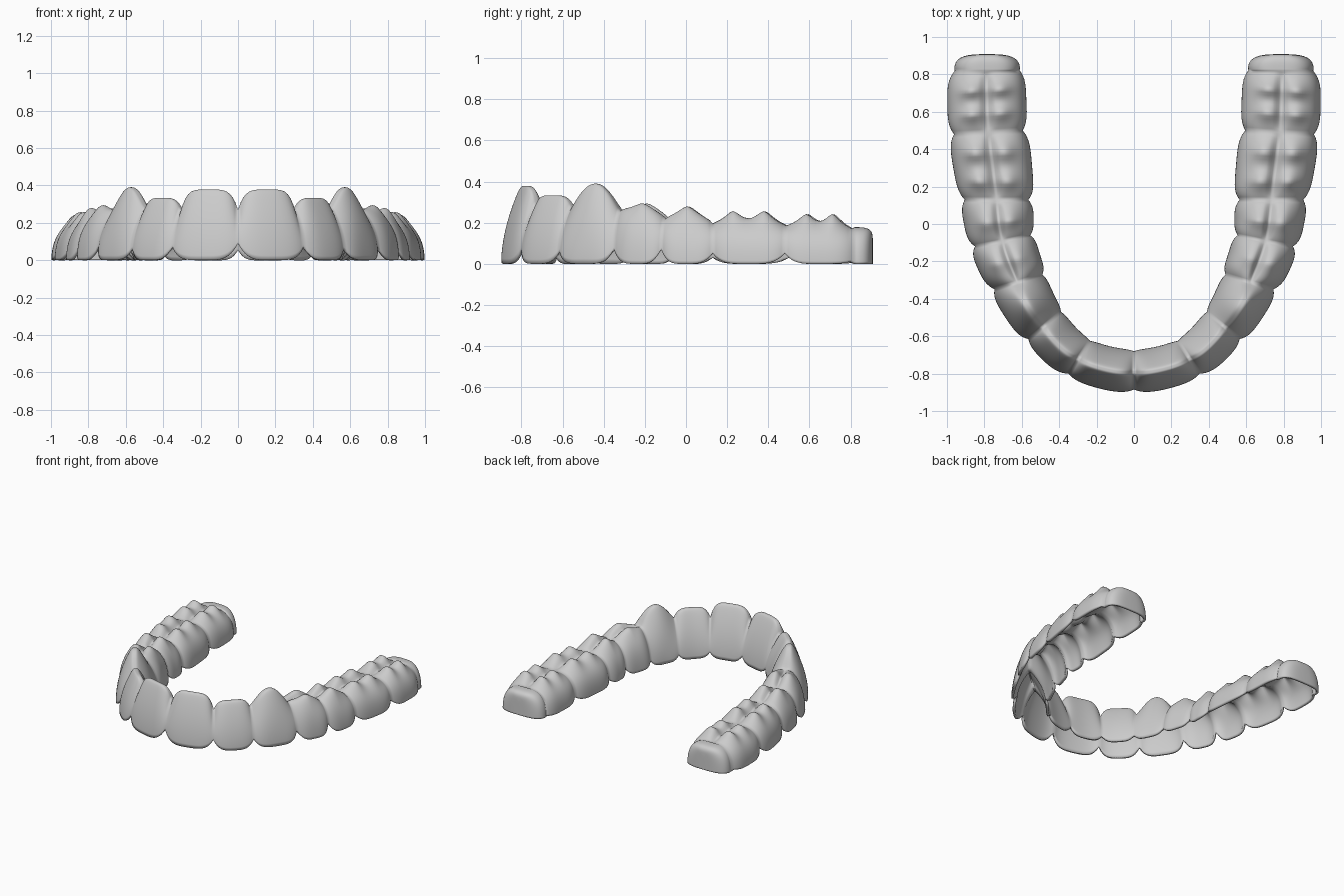
import bpy, math
from mathutils import Vector

if "Cube" in bpy.data.objects:
    bpy.data.objects.remove(bpy.data.objects["Cube"])

# tooth boundaries along one half of the arch, midline to last molar
OUTER = [(0, -.885), (.35, -.80), (.565, -.615), (.745, -.35), (.85, -.12), (.905, .13), (.962, .48), (.972, .80)]
INNER = [(0, -.68), (.235, -.625), (.39, -.47), (.49, -.27), (.555, -.06), (.565, .13), (.595, .50), (.61, .82)]
EDGE_H = [.27, .26, .27, .255, .215, .195, .185, .17]    # height at the gaps
HEM = [.09, .07, .06, .07, .07, .05, .05, .01]           # scallop height at the gaps
# per tooth: kind, top height, bulge outwards, bulge inwards
TEETH = [("incisor", .378, .02, .01), ("incisor", .333, .02, .01), ("canine", .39, .03, .015),
         ("premolar", .30, .03, .025), ("premolar", .286, .028, .025),
         ("molar", .265, .03, .035), ("molar", .25, .028, .028)]
TAPER = {"incisor": .28, "canine": .30, "premolar": .78, "molar": .84}
SHIFT = {"incisor": .08, "canine": .08, "premolar": 0, "molar": 0}
STEPS, RING = 20, 48


def lerp(a, b, t):
    return a + (b - a) * t


def spline(pts, i, t):
    P = [Vector(p) for p in pts]
    P = [Vector((-P[1].x, P[1].y))] + P + [2 * P[-1] - P[-2]]
    a, b, c, d = P[i:i + 4]
    return .5 * (2 * b + (c - a) * t + (2 * a - 5 * b + 4 * c - d) * t * t + (3 * b - a - 3 * c + d) * t ** 3)


def section_value(table, i, t):
    # blend a per-tooth value between neighbouring tooth centres
    j = min(max(i + (1 if t > .5 else -1), 0), len(TEETH) - 1)
    own, other = table[TEETH[i][0]], table[TEETH[j][0]]
    return lerp(own, other, .5 * abs(2 * t - 1) ** 3)


def relief(i, t, w, amp):
    # cusps and grooves on the chewing surface
    kind = TEETH[i][0]
    if kind == "molar":
        cusps, st, sw = (.3, .7), .10, .24
    elif kind == "premolar":
        cusps, st, sw = (.5,), .22, .30
    else:
        return 0
    z = 0
    for tc in cusps:
        for wc, s in ((.5, 1), (-.42, .92)):
            z += amp * s * math.exp(-abs((t - tc) / st) ** 1.6 / 1.6 - ((w - wc) / sw) ** 2 / 2)
    return z - .028 * max(0, 1 - abs(w) / .22) * (1 - abs(2 * t - 1) ** 4)


def ring(o, i_, height, hem, taper, shift, bump):
    # one cross-section: outer hem, over the top, inner hem
    mid, half = (o + i_) / 2, (o - i_) / 2
    out = []
    for j in range(RING + 1):
        a = math.pi * j / RING
        c, s = math.cos(a), max(0, math.sin(a))
        r = (abs(c) ** 3.6 + s ** 3.6) ** (-1 / 3.6)
        w, f = c * r, s * r
        g = f ** 1.6
        p = mid + half * (w * lerp(1, taper, g) + shift * g)
        zb = hem if w > 0 else hem * .6
        out.append((p.x, p.y, lerp(zb, height, f) + bump(w) * f ** 4))
    return out


# tooth rings
rings = []
for i, (kind, top, bo, bi) in enumerate(TEETH):
    for n in range(STEPS + (i == len(TEETH) - 1)):
        t = n / STEPS
        e = abs(2 * t - 1)
        o, q = spline(OUTER, i, t), spline(INNER, i, t)
        d = (o - q).normalized()
        b = 1 - e ** 4
        o, q = o + d * bo * b, q - d * bi * b
        base = lerp(EDGE_H[i], EDGE_H[i + 1], t)
        if kind == "incisor":
            h = base + (top - base) * (1 - e ** 4.5)
        elif kind == "canine":
            h = base + (top - base) * math.cos(math.pi * (t - .5)) ** 1.1
        else:
            h = base + .018 * b
        hem = (HEM[i] if t < .5 else HEM[i + 1]) * e ** 4
        rings.append(ring(o, q, h, hem, section_value(TAPER, i, t), section_value(SHIFT, i, t),
                          lambda w, i=i, t=t, a=top - h: relief(i, t, w, a)))

# rounded end cap behind the last molar
CAP = 16
for n in range(1, CAP + 1):
    s = math.sin(math.pi / 2 * n / CAP)
    k = max(0, 1 - s ** 3.2) ** (1 / 3.2)
    y = .81 + .098 * s
    swell = .004 * min(1, n / 3)
    half = (.172 + swell) * k
    o, q = Vector((.785 + half, y)), Vector((.785 - half, y))
    h = .10 + .078 * max(0, 1 - s ** 4) ** .25
    rings.append(ring(o, q, h, 0, .84, 0, lambda w: 0))

# hollow aligner shell
R = RING + 1
verts = [p for r in rings for p in r]
faces = [(i * R + j, (i + 1) * R + j, (i + 1) * R + j + 1, i * R + j + 1)
         for i in range(len(rings) - 1) for j in range(RING)]
mesh = bpy.data.meshes.new("dental_aligner")
mesh.from_pydata(verts, [], faces)
shell = bpy.data.objects.new("dental_aligner", mesh)
bpy.context.collection.objects.link(shell)
mesh.polygons.foreach_set("use_smooth", [True] * len(mesh.polygons))

weld = shell.modifiers.new("close_end", 'WELD')
weld.merge_threshold = .0005
mirror = shell.modifiers.new("other_half", 'MIRROR')
mirror.merge_threshold = .001
wall = shell.modifiers.new("wall", 'SOLIDIFY')
wall.thickness = .018
wall.offset = -1
